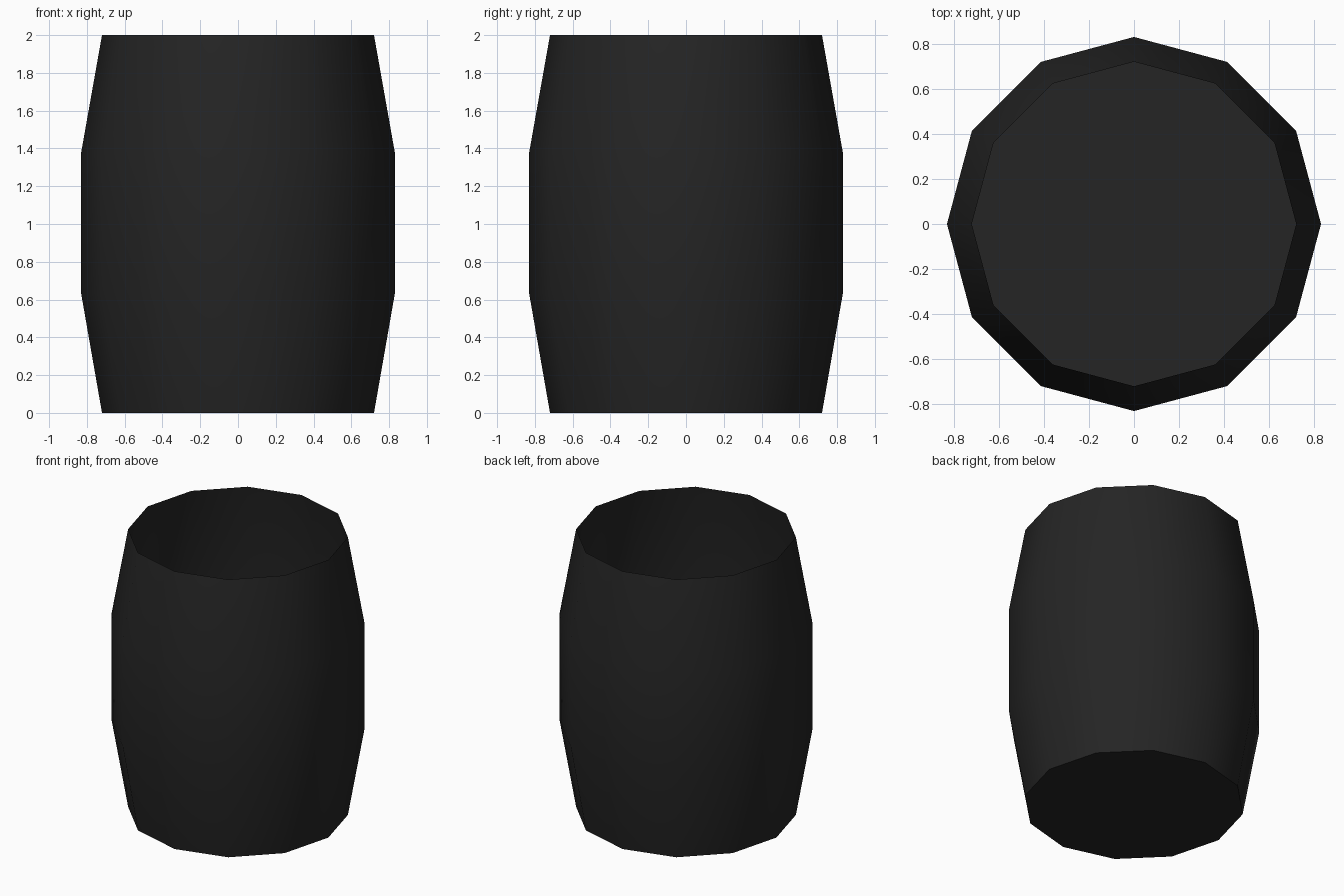
import bpy, bmesh, math

if "Cube" in bpy.data.objects:
    bpy.data.objects.remove(bpy.data.objects["Cube"])

SIDES = 12
PROFILE = [(0.72, 0.0), (0.83, 0.63), (0.83, 1.38), (0.72, 2.0)]  # radius, height

mat = bpy.data.materials.new("charcoal black")
mat.diffuse_color = (0.018, 0.018, 0.018, 1)
mat.use_nodes = True
mat.node_tree.nodes["Principled BSDF"].inputs["Base Color"].default_value = mat.diffuse_color

bm = bmesh.new()
rings = [[bm.verts.new((r * math.cos(math.tau * i / SIDES),
                        r * math.sin(math.tau * i / SIDES), z))
          for i in range(SIDES)] for r, z in PROFILE]

# bulging side walls, open at the top
for low, high in zip(rings, rings[1:]):
    for i in range(SIDES):
        j = (i + 1) % SIDES
        bm.faces.new((low[i], low[j], high[j], high[i]))

# flat floor
bm.faces.new(rings[0][::-1])

mesh = bpy.data.meshes.new("barrel")
bm.to_mesh(mesh)
bm.free()
mesh.materials.append(mat)
barrel = bpy.data.objects.new("barrel", mesh)
bpy.context.collection.objects.link(barrel)

# smooth walls, crisp floor edge
bpy.context.view_layer.objects.active = barrel
barrel.select_set(True)
bpy.ops.object.shade_smooth_by_angle(angle=math.radians(40))
